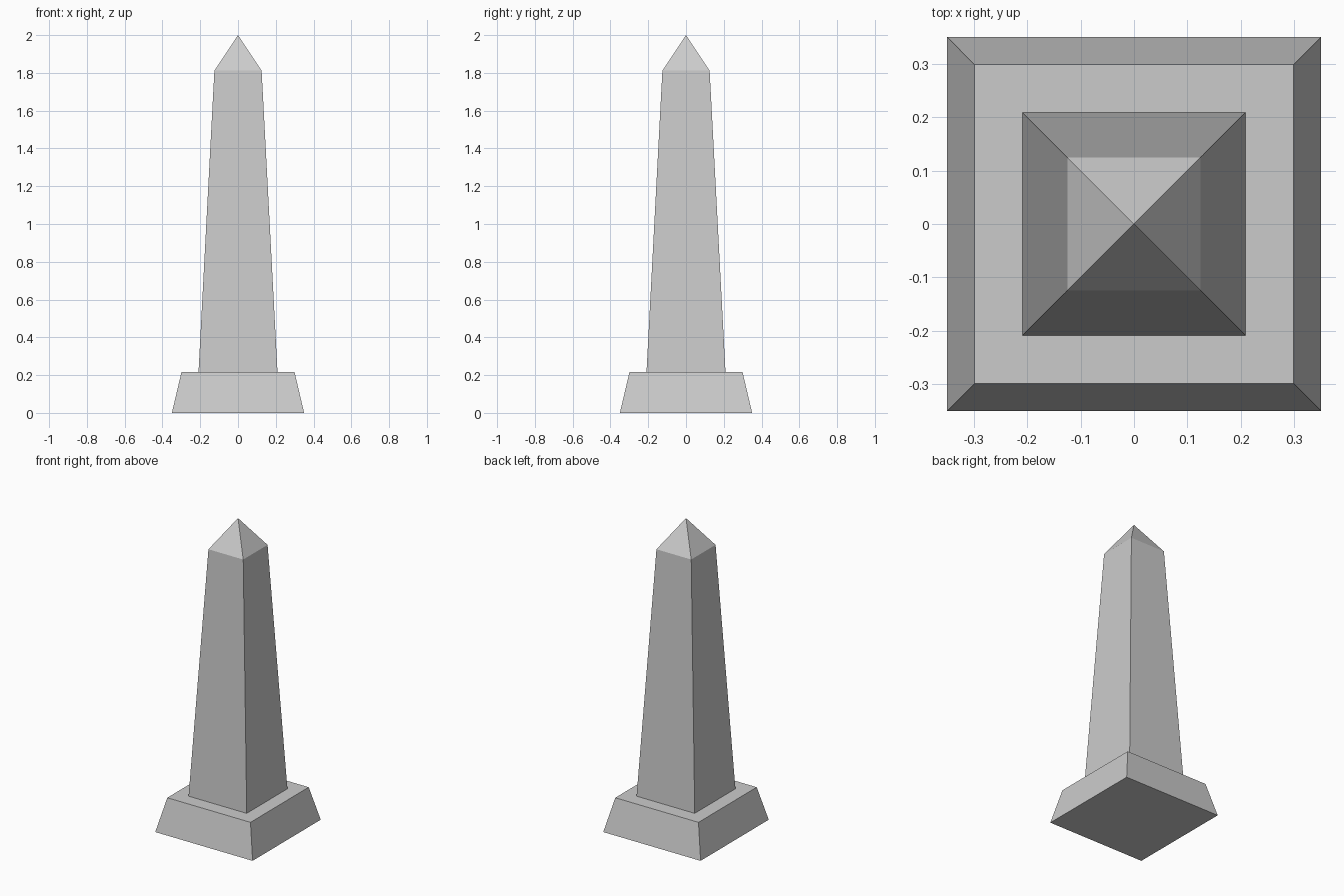
import bpy, bmesh

if "Cube" in bpy.data.objects:
    bpy.data.objects.remove(bpy.data.objects["Cube"])

# Square cross-sections from bottom to top: (half width, height)
PROFILE = [
    (0.35, 0.0),     # pedestal bottom
    (0.299, 0.217),  # pedestal top
    (0.209, 0.217),  # shaft bottom
    (0.125, 1.812),  # shaft top
]
TIP_HEIGHT = 2.0


def square_ring(bm, half, z):
    corners = ((-1, -1), (1, -1), (1, 1), (-1, 1))
    return [bm.verts.new((half * x, half * y, z)) for x, y in corners]


bm = bmesh.new()
rings = [square_ring(bm, h, z) for h, z in PROFILE]

# Underside
bm.faces.new(rings[0][::-1])

# Pedestal sides, ledge and tapered shaft
for low, high in zip(rings, rings[1:]):
    for i in range(4):
        j = (i + 1) % 4
        bm.faces.new((low[i], low[j], high[j], high[i]))

# Pyramid cap
tip = bm.verts.new((0, 0, TIP_HEIGHT))
for i in range(4):
    bm.faces.new((rings[-1][i], rings[-1][(i + 1) % 4], tip))

mesh = bpy.data.meshes.new("obelisk")
bm.to_mesh(mesh)
bm.free()
bpy.context.collection.objects.link(bpy.data.objects.new("obelisk", mesh))
